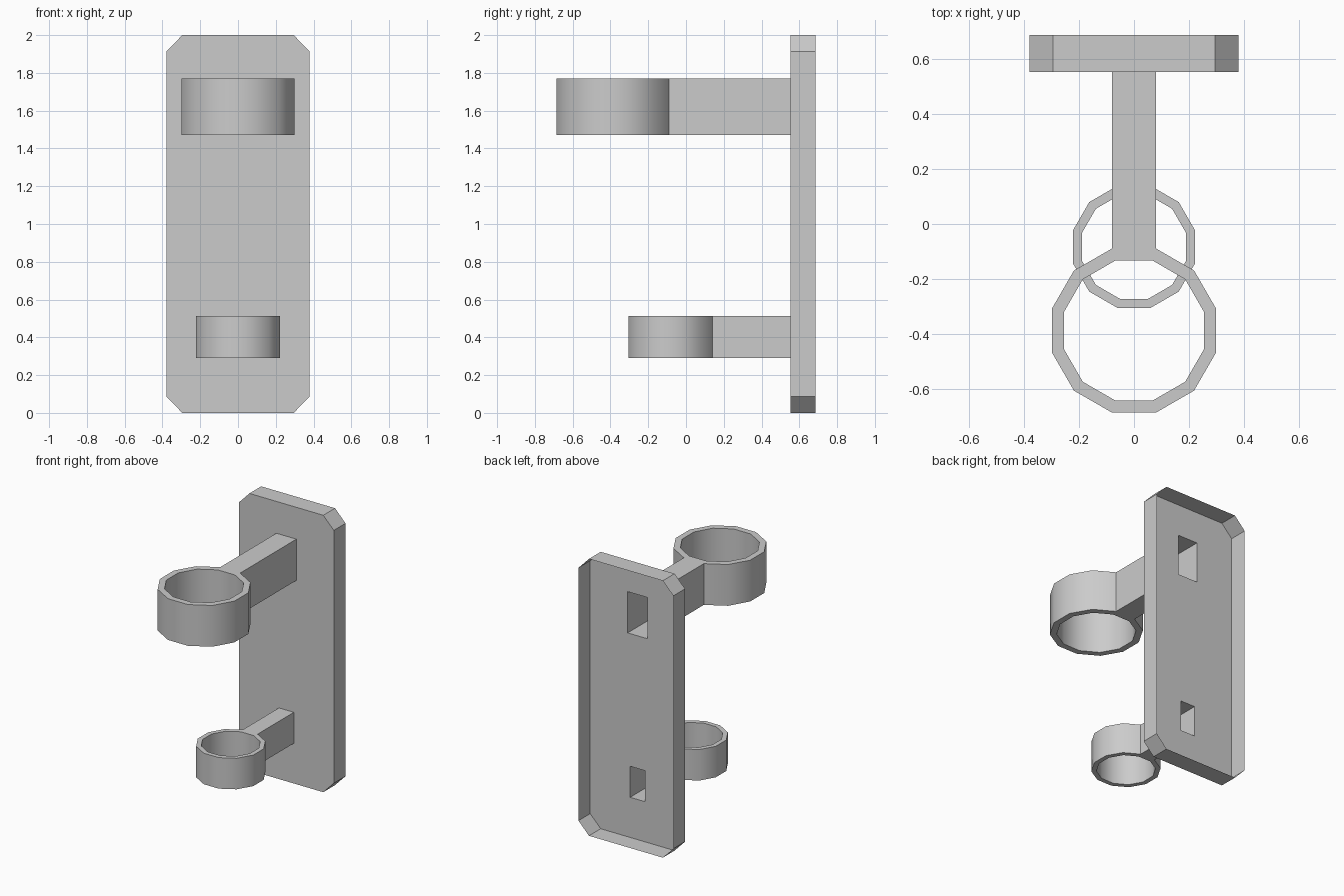
import bpy, bmesh
from math import sin, cos, tan, radians

if "Cube" in bpy.data.objects:
    bpy.data.objects.remove(bpy.data.objects["Cube"])

PANEL_Y, BACK_Y = 0.552, 0.686
SIDES = 12
# name, ring centre y, outer apothem, inner apothem, z bottom, z top
HOLDERS = [
    ("upper_ring_holder", -0.387, 0.298, 0.254, 1.472, 1.770),
    ("lower_ring_holder", -0.083, 0.222, 0.189, 0.290, 0.514),
]


def half_side(apothem):
    return apothem * tan(radians(180 / SIDES))


def finish(name, bm):
    mesh = bpy.data.meshes.new(name)
    bm.to_mesh(mesh)
    bm.free()
    obj = bpy.data.objects.new(name, mesh)
    bpy.context.collection.objects.link(obj)
    return obj


def edge_loop(bm, points):
    verts = [bm.verts.new(p) for p in points]
    return [bm.edges.new((verts[i - 1], v)) for i, v in enumerate(verts)]


def ring_points(cy, apothem):
    # starts and ends at the flat that faces the wall plate
    r = apothem / cos(radians(180 / SIDES))
    angles = [radians(105 + 360 / SIDES * k) for k in range(SIDES)]
    return [(r * cos(a), cy + r * sin(a)) for a in angles]


# wall plate: chamfered panel with arm openings, open at the back
bm = bmesh.new()
w, cx, cz = 0.379, 0.295, 0.087
outline = [(-cx, 0), (cx, 0), (w, cz), (w, 2 - cz),
           (cx, 2), (-cx, 2), (-w, 2 - cz), (-w, cz)]
rim = edge_loop(bm, [(x, PANEL_Y, z) for x, z in outline])
edges = list(rim)
for _, _, apo, _, z0, z1 in HOLDERS:
    h = half_side(apo)
    edges += edge_loop(bm, [(x, PANEL_Y, z) for x, z in
                            ((-h, z0), (h, z0), (h, z1), (-h, z1))])
bmesh.ops.triangle_fill(bm, use_beauty=True, edges=edges, normal=(0, -1, 0))
wall = bmesh.ops.extrude_edge_only(bm, edges=rim)
moved = [g for g in wall["geom"] if isinstance(g, bmesh.types.BMVert)]
bmesh.ops.translate(bm, verts=moved, vec=(0, BACK_Y - PANEL_Y, 0))
bmesh.ops.recalc_face_normals(bm, faces=bm.faces)
front = min(bm.faces, key=lambda f: f.calc_center_median().y)
if front.normal.y > 0:
    bmesh.ops.reverse_faces(bm, faces=bm.faces)
finish("wall_plate", bm)

# rings, each with a hollow arm running back to the plate
for name, cy, apo, inner_apo, z0, z1 in HOLDERS:
    bm = bmesh.new()
    h = half_side(apo)
    outer = ring_points(cy, apo) + [(h, PANEL_Y), (-h, PANEL_Y)]
    inner = ring_points(cy, inner_apo)
    ob, ot = ([bm.verts.new((x, y, z)) for x, y in outer] for z in (z0, z1))
    ib, it = ([bm.verts.new((x, y, z)) for x, y in inner] for z in (z0, z1))
    n = len(outer)
    for k in range(n):
        if k != SIDES:  # arm end stays open into the plate
            j = (k + 1) % n
            bm.faces.new((ob[k], ob[j], ot[j], ot[k]))
    for k in range(SIDES):
        j = (k + 1) % SIDES
        bm.faces.new((ib[j], ib[k], it[k], it[j]))
        bm.faces.new((ot[k], ot[j], it[j], it[k]))
        bm.faces.new((ob[j], ob[k], ib[k], ib[j]))
    bm.faces.new((ot[SIDES - 1], ot[SIDES], ot[SIDES + 1], ot[0]))
    bm.faces.new((ob[0], ob[SIDES + 1], ob[SIDES], ob[SIDES - 1]))
    obj = finish(name, bm)
    bpy.ops.object.select_all(action='DESELECT')
    obj.select_set(True)
    bpy.context.view_layer.objects.active = obj
    bpy.ops.object.shade_smooth_by_angle(angle=radians(40))
